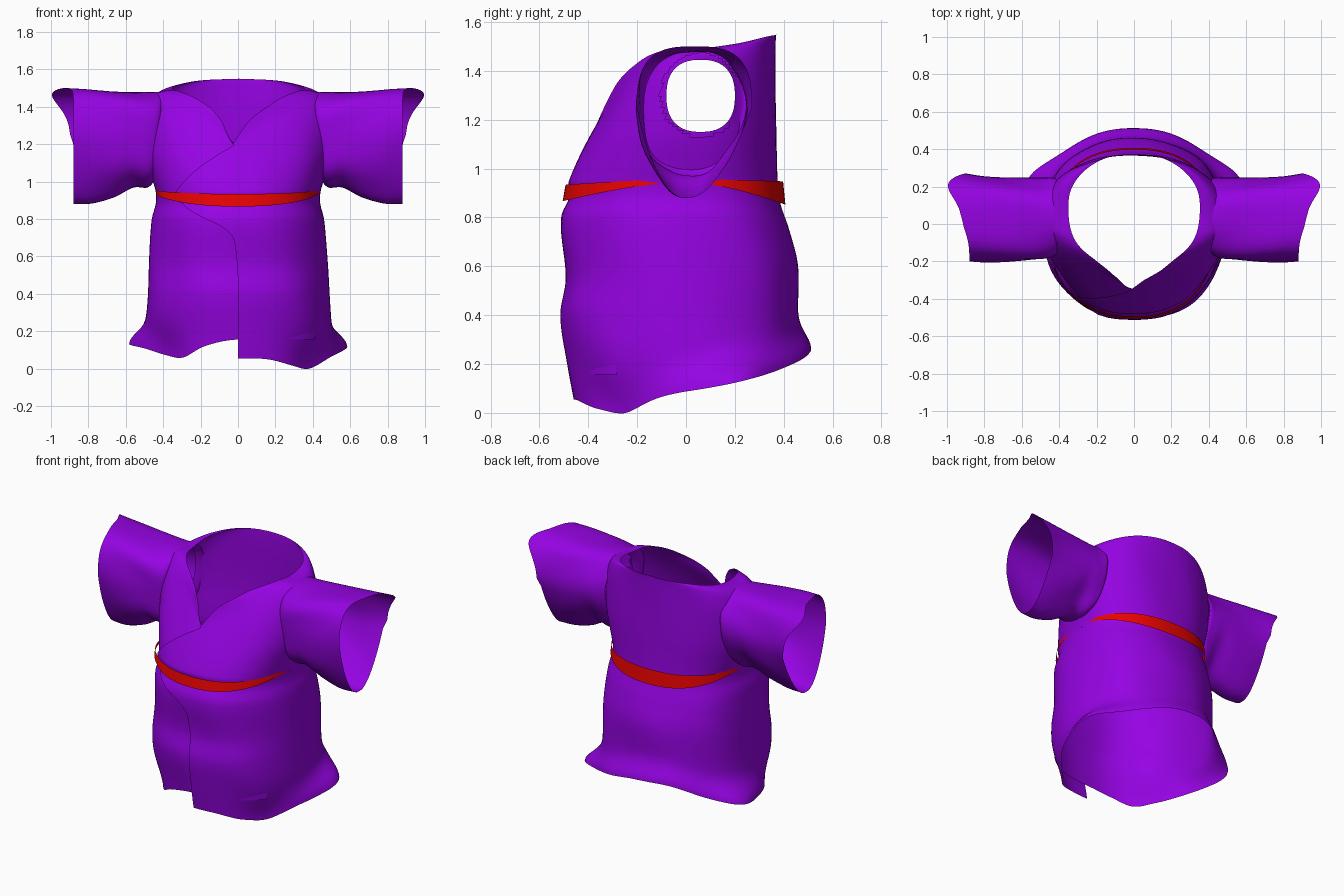
import bpy, bmesh, math
from math import sin, cos, pi, radians, exp

if "Cube" in bpy.data.objects:
    bpy.data.objects.remove(bpy.data.objects["Cube"])


def material(name, rgb):
    m = bpy.data.materials.new(name)
    m.diffuse_color = (*rgb, 1)
    m.use_nodes = True
    m.node_tree.nodes["Principled BSDF"].inputs["Base Color"].default_value = m.diffuse_color
    return m


PURPLE = material("purple cloth", (0.30, 0.001, 0.76))
RED = material("red sash", (0.85, 0.001, 0.0005))


def curve(pts, t):
    """Smooth interpolation through (key, value) points."""
    if t <= pts[0][0]:
        return pts[0][1]
    for i in range(len(pts) - 1):
        (a, p), (b, q) = pts[i], pts[i + 1]
        if t <= b:
            a0, p0 = pts[max(i - 1, 0)]
            b1, q1 = pts[min(i + 2, len(pts) - 1)]
            h = b - a
            m0, m1 = (q - p0) / (b - a0) * h, (q1 - p) / (b1 - a) * h
            s = (t - a) / h
            return ((2*s**3 - 3*s*s + 1) * p + (s**3 - 2*s*s + s) * m0
                    + (3*s*s - 2*s**3) * q + (s**3 - s*s) * m1)
    return pts[-1][1]


def bell(x, centre, width):
    return exp(-((x - centre) / width) ** 2)


def sheet(name, rows, mat, closed=False, remove=None, flip=False):
    """Surface through rows of points, optionally dropping faces by a rule."""
    bm = bmesh.new()
    grid = [[bm.verts.new(p) for p in r] for r in rows]
    n = len(rows[0])
    for r0, r1 in zip(grid, grid[1:]):
        for j in range(n if closed else n - 1):
            k = (j + 1) % n
            f = [r0[j], r0[k], r1[k], r1[j]]
            bm.faces.new(f[::-1] if flip else f)
    if remove:
        bad = [f for f in bm.faces if remove(f.calc_center_median())]
        bmesh.ops.delete(bm, geom=bad, context='FACES')
    me = bpy.data.meshes.new(name)
    bm.to_mesh(me)
    bm.free()
    me.materials.append(mat)
    ob = bpy.data.objects.new(name, me)
    bpy.context.collection.objects.link(ob)
    me.shade_smooth()
    return ob


# Body profiles by height: half width, front depth, back depth
WIDTH = [(0, .50), (.25, .495), (.4, .485), (.6, .475), (.8, .46), (.88, .44), (.94, .44),
         (1.0, .455), (1.15, .49), (1.35, .50), (1.5, .48)]
FRONT = [(0, .44), (.2, .475), (.4, .505), (.55, .485), (.8, .505), (.89, .47), (.95, .475),
         (1.2, .35), (1.4, .23), (1.5, .15)]
BACK = [(0, .45), (.4, .455), (.6, .455), (.75, .42), (.86, .385), (.95, .375), (1.2, .37),
        (1.4, .365), (1.55, .365)]
# Hem height by angle (-90 front, 0 right, 90 back, 180 left)
HEM = [(-90, .055), (-75, .05), (-55, .015), (-35, 0), (-10, .07), (20, .13), (45, .17),
       (70, .22), (90, .26), (110, .26), (135, .19), (160, .14), (190, .11), (215, .07),
       (235, .06), (252, .12), (270, .155), (330, .155)]
# Neckline radius and height by angle away from the back
NECK_R = [(0, .37), (31, .386), (59, .386), (82, .354), (104, .33), (135, .283),
          (165, .30), (180, .35)]
NECK_Z = [(0, 1.55), (31, 1.54), (59, 1.51), (82, 1.49), (104, 1.485), (135, 1.43),
          (165, 1.33), (180, 1.2)]
# Angle of the overlapping front edge of the skirt by height
EDGE = [(0, -90), (.65, -91), (.75, -97), (.85, -122), (.93, -138)]
WAIST = .93


def section(deg, z):
    c, s = cos(radians(deg)), sin(radians(deg))
    e = 2 / 2.3
    x = curve(WIDTH, z) * math.copysign(abs(c) ** e, c)
    y = math.copysign(abs(s) ** e, s) * curve(BACK if s > 0 else FRONT, z)
    return x, y


def lap(u):
    """Scale that lays the first edge over the last one."""
    return 1 + .022 * exp(-u * 9) - .014 * exp(-(1 - u) * 7)


N = 132
# Skirt, wrapped with a deep overlap at the front, hem flared at the back corners
skirt = []
for i in range(37):
    t = i / 36
    row = []
    for j in range(N + 1):
        u = j / N
        start = curve(EDGE, .05 + (WAIST - .05) * t)
        deg = start + (325 - start) * u
        hem = curve(HEM, deg)
        z = hem + (WAIST - hem) * t
        x, y = section(deg, z)
        s = max(0, sin(radians(deg)))
        g = exp(-((z - hem) / .085) ** 2)
        corner = bell(deg, 18, 24) + bell(deg, 162, 24)
        fold = .008 * sin(radians(deg) * 7 + z * 5) * sin(pi * t)
        tuck = .10 * (bell(deg, -38, 22) + bell(deg, 218, 22)) * exp(-((z - hem) / .16) ** 2)
        k = lap(u) * (1 + .13 * s ** 3 * g + fold - tuck)
        x = x * k + math.copysign(.10 * corner * g, x)
        row.append((x, y * k + .05 * corner * g, z))
    skirt.append(row)
sheet("skirt", skirt, PURPLE)

# Bodice, rising to the neckline, with room for the arms
bodice = []
for i in range(57):
    t = i / 56
    rise = sin(t * pi / 2)
    row = []
    for j in range(N + 1):
        u = j / N
        start = -90 - 48 * (1 - rise)
        deg = start + (273 + 48 * (1 - rise) - start) * u
        a = min(abs(deg - 90), 180)
        top = curve(NECK_Z, a)
        z = WAIST + (top - WAIST) * rise
        x, y = section(deg, z)
        r = curve(NECK_R, a)
        nx = r * cos(radians(deg)) - .03 * max(0, (a - 150) / 30)
        ny = r * sin(radians(deg))
        w = t ** 6
        k = lap(u) * (1 + .004 * sin(radians(deg) * 9 + z * 8) * sin(pi * t))
        row.append(((x + (nx - x) * w) * k, (y + (ny - y) * w) * k, z))
    bodice.append(row)
sheet("bodice", bodice, PURPLE, remove=lambda p: abs(p.x) > .3 and
      ((p.y - .06) / .163) ** 2 + ((p.z - 1.3) / .172) ** 2 < 1)

# Sleeves: x, y centre, bottom, top, half depth
SLEEVE = [(.45, .06, 1.15, 1.445, .14), (.44, .04, 1.03, 1.475, .20),
          (.48, .025, .97, 1.477, .215), (.56, .02, .97, 1.478, .22), (.66, .02, .92, 1.485, .225),
          (.78, .025, .885, 1.495, .23), (.88, .035, .88, 1.5, .235)]
for side, label in ((1, "right"), (-1, "left")):
    rows = []
    for i in range(37):
        t = i / 36
        q = t * (len(SLEEVE) - 1)
        x, yc, zb, zt, ry = [curve([(k, s[m]) for k, s in enumerate(SLEEVE)], q) for m in range(5)]
        row = []
        for j in range(64):
            ph = 2 * pi * j / 64
            c, s = cos(ph), sin(ph)
            e = .82 - (.14 * t if s > 0 else 0)
            cy = math.copysign(abs(c) ** e, c)
            cz = math.copysign(abs(s) ** e, s)
            mid = zb + (zt - zb) * (.5 + .1 * t)
            z = mid + cz * ((zt - mid) if s > 0 else (mid - zb))
            y = yc + cy * ry * (1 - .42 * t * max(0, -cz)) + .03 * t * min(0, cz)
            d = math.degrees(ph)
            # rim slants outward at the top back; the seam follows the shoulder inward
            out = .115 * bell(d, 52, 38) * t ** 3
            seam = (.055 * max(0, s) + .03 * c * c) * max(0, 1 - t * 2.5) * min(1, t * 6)
            wob = .009 * sin(5 * ph + 4 * t) * sin(pi * t)
            row.append((side * (x + out - seam), y + wob * cy, z + wob * cz * .5))
        rows.append(row)
    sheet(label + "_sleeve", rows, PURPLE, closed=True, flip=side < 0)

# Sash: tall at the front and back, pinched at the sides, loose at the front left
sash = []
for v in (0, .25, .5, .75, 1):
    row = []
    for j in range(N):
        d = 360 * j / N
        s = sin(radians(d))
        p = abs(s) ** 1.5
        h = .012 + (.083 if s > 0 else .055) * p
        zc = .95 - .05 * p
        x, y = section(d, .9)
        k = 1.0 + .05 * p + .025 * (1 - v) * p + .035 * bell(d, 212, 16)
        row.append((x * k, y * k, zc + h * (v - .5)))
    sash.append(row)
sheet("sash", sash, RED, closed=True)
